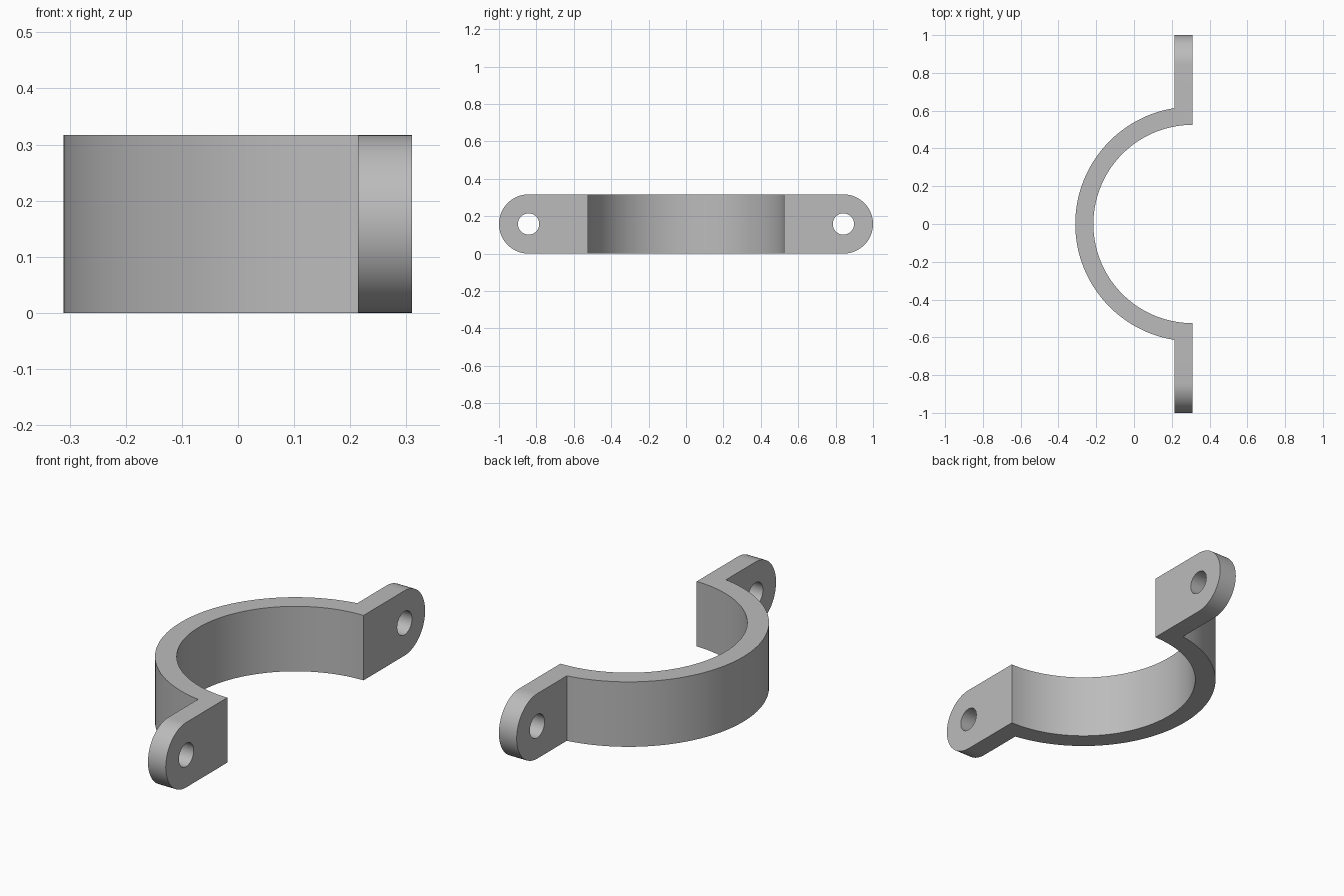
import bpy
import bmesh
from math import pi, sin, cos, asin, radians

if "Cube" in bpy.data.objects:
    bpy.data.objects.remove(bpy.data.objects["Cube"], do_unlink=True)

HEIGHT = 0.317
THICK = 0.096
X_OUT = 0.31            # flat mating plane, also the centre of the ring
X_IN = X_OUT - THICK
R_IN = 0.525
R_OUT = R_IN + THICK
LUG_R = HEIGHT / 2      # rounded lug end
HOLE_R = 0.057
HOLE_Y = 1 - LUG_R
SEAM = asin(THICK / R_OUT)   # where the outer wall meets the lug
SEGMENTS = 72


def steel():
    mat = bpy.data.materials.new("plain grey")
    mat.use_nodes = True
    colour = (0.5, 0.5, 0.5, 1)
    mat.diffuse_color = colour
    mat.node_tree.nodes["Principled BSDF"].inputs["Base Color"].default_value = colour
    return mat


def add_band(bm):
    """Half ring, a rectangular section swept around the centre."""
    rings = []
    for i in range(SEGMENTS + 1):
        t = i / SEGMENTS
        a_in = pi / 2 + pi * t
        a_out = pi / 2 + SEAM + (pi - 2 * SEAM) * t
        ring = [(R_IN, a_in, 0), (R_OUT, a_out, 0),
                (R_OUT, a_out, HEIGHT), (R_IN, a_in, HEIGHT)]
        rings.append([bm.verts.new((X_OUT + r * cos(a), r * sin(a), z))
                      for r, a, z in ring])
    for a, b in zip(rings, rings[1:]):
        for j in range(4):
            k = (j + 1) % 4
            bm.faces.new((a[j], a[k], b[k], b[j]))


def add_lug(bm, side):
    """Drilled plate with a round end, mitred onto the band."""
    def loop(points):
        verts = [bm.verts.new((X_OUT, side * y, z)) for y, z in points]
        return [bm.edges.new((verts[i - 1], verts[i])) for i in range(len(verts))]

    def arc(radius, start, sweep, steps):
        return [(HOLE_Y + radius * cos(start + sweep * i / steps),
                 LUG_R + radius * sin(start + sweep * i / steps))
                for i in range(steps + 1)]

    outline = loop([(R_IN, HEIGHT), (R_IN, 0)] + arc(LUG_R, -pi / 2, pi, 32))
    hole = loop(arc(HOLE_R, 0, 2 * pi, 32)[:-1])
    filled = bmesh.ops.triangle_fill(bm, edges=outline + hole, use_beauty=True)
    faces = [g for g in filled["geom"] if isinstance(g, bmesh.types.BMFace)]
    grown = bmesh.ops.extrude_face_region(bm, geom=faces, use_keep_orig=True)
    for v in grown["geom"]:
        if isinstance(v, bmesh.types.BMVert):
            v.co.x = X_IN
            if abs(v.co.y) < R_IN + 0.01:
                v.co.y = side * R_OUT * cos(SEAM)
    # Open the mitre so that it welds to the band
    mitre = [f for f in bm.faces if len(f.verts) == 4
             and all(R_IN - 0.001 < side * v.co.y < R_OUT
                     and v.co.x > X_IN - 0.001 for v in f.verts)
             and len({round(v.co.x, 3) for v in f.verts}) == 2
             and len({round(v.co.z, 3) for v in f.verts}) == 2
             and max(v.co.x for v in f.verts) - min(v.co.x for v in f.verts) > THICK * 0.9]
    bmesh.ops.delete(bm, geom=mitre, context="FACES_ONLY")


# Lugs first, then the band, welded into one body
bm = bmesh.new()
for side in (-1, 1):
    add_lug(bm, side)
add_band(bm)
bmesh.ops.remove_doubles(bm, verts=bm.verts, dist=0.0005)
bmesh.ops.recalc_face_normals(bm, faces=bm.faces)
mesh = bpy.data.meshes.new("half_clamp")
bm.to_mesh(mesh)
bm.free()
mesh.materials.append(steel())
clamp = bpy.data.objects.new("half_clamp", mesh)
bpy.context.collection.objects.link(clamp)

# Smooth curved walls, crisp edges
bpy.ops.object.select_all(action="DESELECT")
clamp.select_set(True)
bpy.context.view_layer.objects.active = clamp
bpy.ops.object.shade_smooth_by_angle(angle=radians(30))
